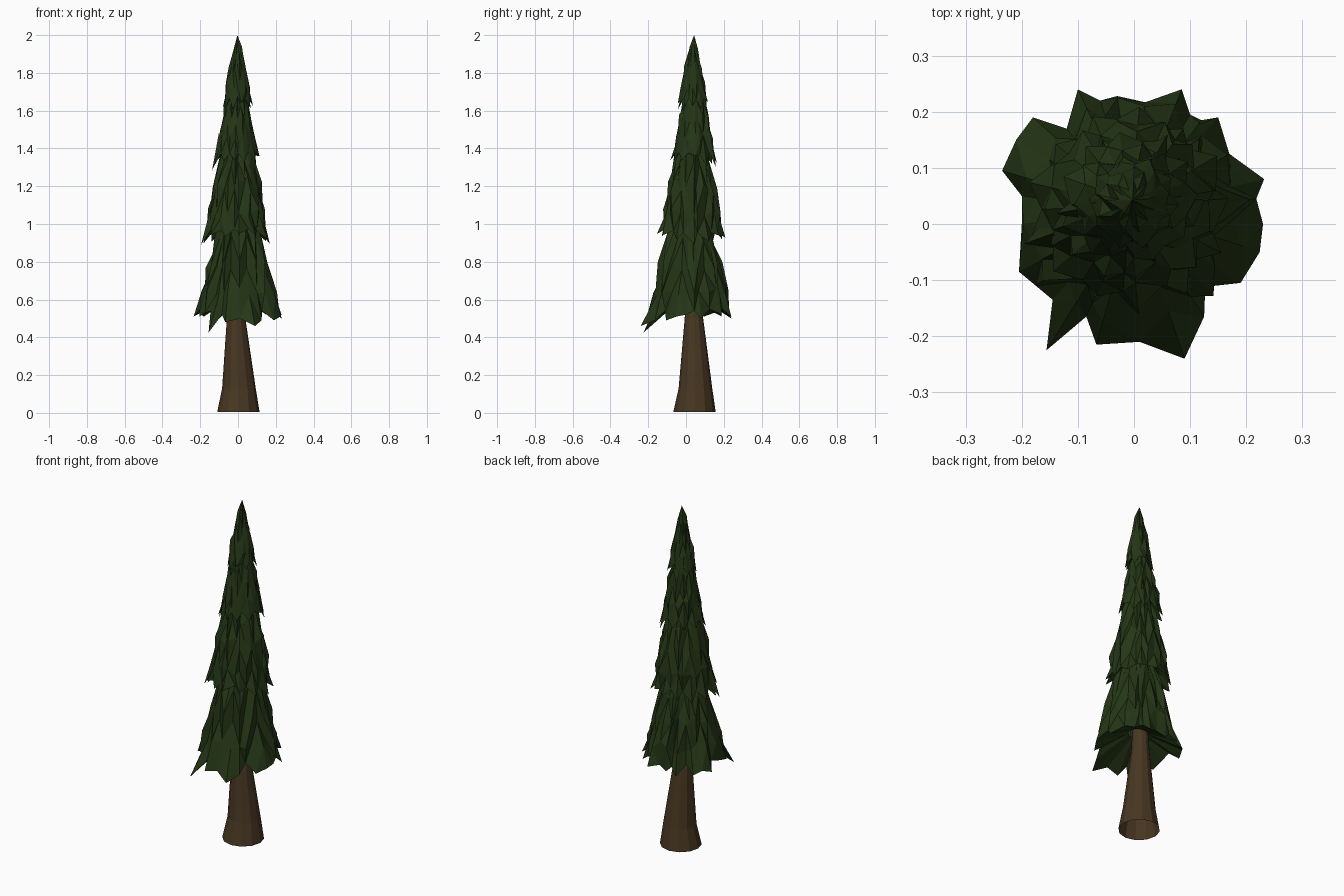
import bpy, bmesh, math, random

if "Cube" in bpy.data.objects:
    bpy.data.objects.remove(bpy.data.objects["Cube"])

random.seed(11)


def material(name, rgb):
    m = bpy.data.materials.new(name)
    m.diffuse_color = (*rgb, 1)
    m.use_nodes = True
    m.node_tree.nodes["Principled BSDF"].inputs["Base Color"].default_value = m.diffuse_color
    return m


GREEN = material("needles", (0.018, 0.037, 0.008))
BROWN = material("bark", (0.064, 0.038, 0.016))


def loft(name, rings, mat, apex=None, triangulate=True):
    """Bridge a stack of equal-length point rings, optionally ending in a point."""
    bm = bmesh.new()
    rows = [[bm.verts.new(p) for p in ring] for ring in rings]
    n = len(rows[0])
    for a, b in zip(rows, rows[1:]):
        for i in range(n):
            j = (i + 1) % n
            bm.faces.new((a[i], a[j], b[j], b[i]))
    if apex:
        tip = bm.verts.new(apex)
        for i in range(n):
            bm.faces.new((rows[-1][i], rows[-1][(i + 1) % n], tip))
    if triangulate:
        bmesh.ops.triangulate(bm, faces=bm.faces[:])
    bmesh.ops.recalc_face_normals(bm, faces=bm.faces[:])
    me = bpy.data.meshes.new(name)
    bm.to_mesh(me)
    bm.free()
    me.materials.append(mat)
    ob = bpy.data.objects.new(name, me)
    bpy.context.collection.objects.link(ob)
    return ob


def circle(cx, cy, z, r, n):
    return [(cx + r * math.cos(2 * math.pi * i / n),
             cy + r * math.sin(2 * math.pi * i / n), z) for i in range(n)]


def jagged_rim(cx, cy, z, r, teeth):
    """Alternating long tips and shallow notches."""
    pts = []
    for i in range(teeth * 2):
        a = math.pi * (i + random.uniform(-0.3, 0.3)) / teeth
        tip = i % 2 == 0
        rr = r * (random.uniform(0.97, 1.1) if tip else random.uniform(0.84, 0.92))
        zz = z + (random.uniform(-0.06, 0.0) if tip else random.uniform(0.0, 0.03))
        pts.append((cx + rr * math.cos(a), cy + rr * math.sin(a), zz))
    return pts


def skirt(name, c, rim, profile, inner, apex=None):
    """Drooping tier of foliage: underside, jagged rim, faceted rings going up."""
    cx, cy = c
    angles = [math.atan2(p[1] - cy, p[0] - cx) for p in rim]
    rings = [[(cx + inner[1] * math.cos(a), cy + inner[1] * math.sin(a), inner[0])
              for a in angles], rim]
    for k, (z, r) in enumerate(profile):
        ring = []
        for i, a in enumerate(angles):
            rr = r * (1 + (0.05 if (i + k) % 2 else -0.07) + random.uniform(-0.05, 0.05))
            ring.append((cx + rr * math.cos(a), cy + rr * math.sin(a),
                         z + random.uniform(-0.03, 0.03)))
        rings.append(ring)
    return loft(name, rings, GREEN, apex)


# trunk: tapered, slightly flared on one side, open at the bottom
loft("trunk", [circle(0.002, 0.045, 0.005, 0.112, 12), circle(0.005, 0.05, 0.13, 0.089, 12),
               circle(-0.01, 0.042, 0.5, 0.049, 12), circle(-0.005, 0.042, 0.8, 0.035, 12)],
     BROWN, triangulate=False)

# bottom tier with its irregular outline
rim = [(0.23, 0, .52), (0.218, 0.045, .54), (0.232, 0.08, .50), (0.17, 0.125, .55),
       (0.15, 0.19, .52), (0.12, 0.185, .54), (0.1, 0.195, .55), (0.085, 0.24, .51),
       (0.02, 0.217, .53), (-0.03, 0.228, .51), (-0.06, 0.22, .54), (-0.1, 0.24, .50),
       (-0.12, 0.17, .55), (-0.18, 0.19, .51), (-0.21, 0.15, .53), (-0.235, 0.095, .51),
       (-0.2, 0.05, .55), (-0.2, 0, .53), (-0.205, -0.085, .51), (-0.175, -0.11, .53),
       (-0.145, -0.135, .54), (-0.156, -0.225, .425), (-0.085, -0.165, .52),
       (-0.067, -0.215, .48), (0.01, -0.21, .50), (0.09, -0.24, .46),
       (0.125, -0.165, .49), (0.127, -0.112, .54), (0.19, -0.105, .49), (0.224, -0.05, .51)]
skirt("foliage_tier_1", (0, 0.025), rim,
      [(0.64, 0.19), (0.78, 0.16), (0.92, 0.122), (1.06, 0.075)], (0.61, 0.047))

# upper tiers: centre, rim height, rim radius, teeth, profile
tiers = [((-0.008, 0.033), 0.95, 0.172, 13,
          [(1.06, 0.148), (1.2, 0.124), (1.34, 0.09), (1.46, 0.055)]),
         ((-0.008, 0.042), 1.36, 0.117, 11,
          [(1.45, 0.096), (1.55, 0.078), (1.64, 0.06), (1.74, 0.035)])]
for k, (c, z, r, teeth, prof) in enumerate(tiers):
    skirt(f"foliage_tier_{k + 2}", c, jagged_rim(*c, z, r, teeth), prof, (z + 0.06, r * 0.5))
skirt("foliage_top", (-0.002, 0.038), jagged_rim(-0.002, 0.038, 1.65, 0.077, 10),
      [(1.73, 0.062), (1.82, 0.045), (1.91, 0.024)], (1.7, 0.03), (-0.003, 0.043, 2.0))

# single drooping tips that break the outline
for k, (a, z, r, c) in enumerate([(200, 0.89, 0.2, (-0.008, 0.033)),
                                  (190, 1.28, 0.132, (-0.008, 0.042)),
                                  (60, 1.3, 0.135, (-0.008, 0.042))]):
    a = math.radians(a)

    def pt(rr, da, zz):
        return (c[0] + rr * math.cos(a + da), c[1] + rr * math.sin(a + da), zz)
    loft(f"drooping_tip_{k + 1}", [[pt(r * 0.72, -0.22, z + 0.1), pt(r * 0.72, 0.22, z + 0.1),
                                    pt(r * 0.72, 0, z + 0.2)]], GREEN, pt(r, 0, z))
